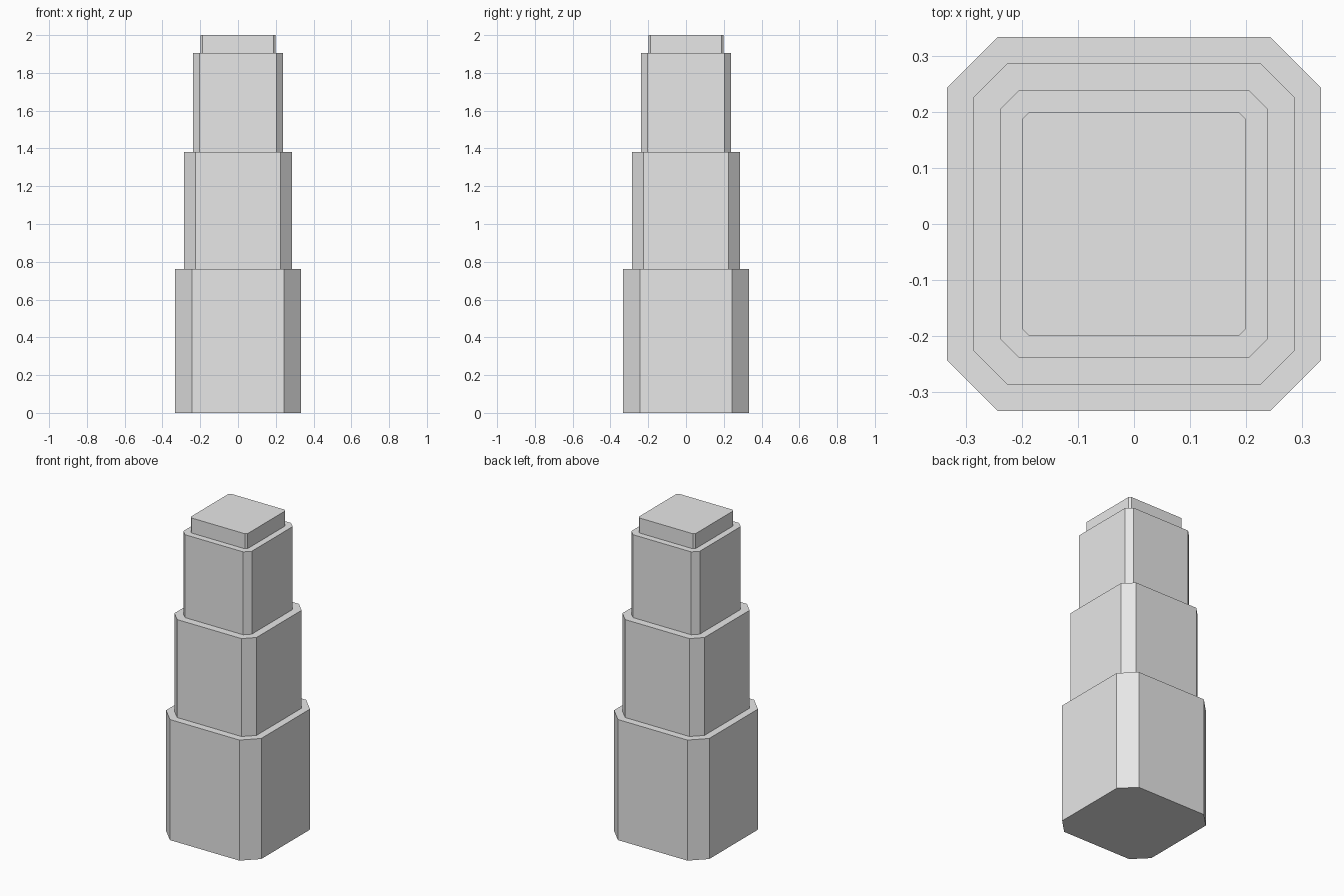
import bpy
import bmesh

if "Cube" in bpy.data.objects:
    bpy.data.objects.remove(bpy.data.objects["Cube"])

grey = bpy.data.materials.new("light_grey")
grey.diffuse_color = (0.8, 0.8, 0.8, 1.0)
grey.use_nodes = True
grey.node_tree.nodes["Principled BSDF"].inputs["Base Color"].default_value = grey.diffuse_color


def ring(half, flat):
    """Square outline with cut corners, counter-clockwise."""
    pts = []
    x, y, a, b = half, -flat, half, flat
    for _ in range(4):
        pts += [(x, y), (a, b)]
        x, y, a, b = -y, x, -b, a
    return pts


def tier(name, half, flat, z0, z1):
    """Upright prism with chamfered corners."""
    bm = bmesh.new()
    base = bm.faces.new([bm.verts.new((x, y, z0)) for x, y in ring(half, flat)])
    top = bmesh.ops.extrude_face_region(bm, geom=[base], use_keep_orig=True)
    verts = [g for g in top["geom"] if isinstance(g, bmesh.types.BMVert)]
    bmesh.ops.translate(bm, verts=verts, vec=(0, 0, z1 - z0))
    bmesh.ops.recalc_face_normals(bm, faces=bm.faces)
    mesh = bpy.data.meshes.new(name)
    bm.to_mesh(mesh)
    bm.free()
    mesh.materials.append(grey)
    bpy.context.collection.objects.link(bpy.data.objects.new(name, mesh))


# Stacked tower tiers: half width, half length of the flat side, bottom, top
tier("base_tier", 0.333, 0.243, 0.0, 0.762)
tier("middle_tier", 0.287, 0.225, 0.762, 1.381)
tier("upper_tier", 0.239, 0.204, 1.381, 1.905)
tier("roof_cap", 0.199, 0.187, 1.905, 2.0)
